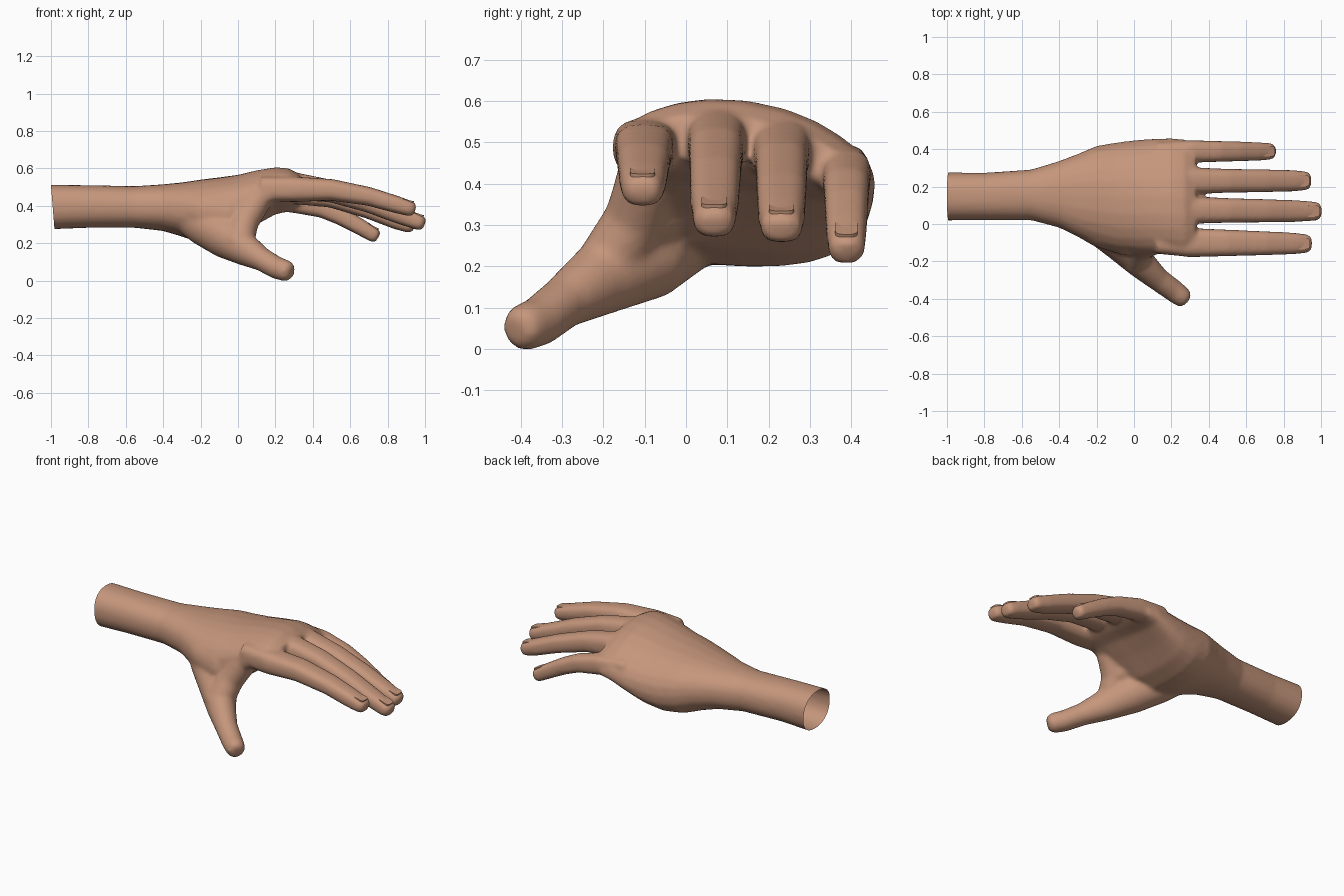
import bpy, bmesh, math
from mathutils import Vector, Matrix

if "Cube" in bpy.data.objects:
    bpy.data.objects.remove(bpy.data.objects["Cube"], do_unlink=True)

skin = bpy.data.materials.new("warm skin")
SKIN = (0.56, 0.305, 0.20, 1)
skin.diffuse_color = SKIN
skin.use_nodes = True
skin.node_tree.nodes["Principled BSDF"].inputs["Base Color"].default_value = SKIN

bm = bmesh.new()
SIDES = 24


def loft(rings):
    """Skin a list of point rings into a closed solid."""
    rows = [[bm.verts.new(p) for p in ring] for ring in rings]
    for a, b in zip(rows, rows[1:]):
        for i in range(SIDES):
            j = (i + 1) % SIDES
            bm.faces.new((a[i], a[j], b[j], b[i]))
    bm.faces.new(rows[0][::-1])
    bm.faces.new(rows[-1])


def rounded(i, power):
    """Point on a unit superellipse."""
    t = 2 * math.pi * i / SIDES
    c, s = math.cos(t), math.sin(t)
    return math.copysign(abs(c) ** power, c), math.copysign(abs(s) ** power, s)


def tube(stations, power):
    """Loft along (centre, half width, half height), with a rounded far end."""
    pts = [Vector(s[0]) for s in stations]
    rings = []
    for k, (_, w, h) in enumerate(stations):
        tangent = (pts[min(k + 1, len(pts) - 1)] - pts[max(k - 1, 0)]).normalized()
        side = Vector((0, 0, 1)).cross(tangent).normalized()
        up = tangent.cross(side)
        sections = [(0, 1)]
        if k == len(pts) - 1:
            sections = [(-0.7, 1), (-0.3, 0.9), (0, 0.6)]
        for shift, scale in sections:
            ring = []
            for i in range(SIDES):
                a, b = rounded(i, power)
                ring.append(pts[k] + tangent * shift * h
                            + side * a * w * scale + up * b * h * scale)
            rings.append(ring)
    loft(rings)


# Forearm, wrist and palm: x, y range, z range, knuckle arch, sideways tilt
palm = [
    (-1.10, 0.018, 0.277, 0.28, 0.525, 0, 0),
    (-0.80, 0.02, 0.274, 0.292, 0.52, 0, 0),
    (-0.55, 0.02, 0.291, 0.292, 0.515, 0, 0),
    (-0.40, -0.02, 0.337, 0.275, 0.525, 0, 0),
    (-0.30, -0.07, 0.375, 0.245, 0.535, 0, 0),
    (-0.20, -0.12, 0.418, 0.21, 0.55, 0.01, 0),
    (-0.10, -0.15, 0.435, 0.21, 0.562, 0.02, 0.01),
    (0.00, -0.158, 0.448, 0.25, 0.575, 0.03, 0.02),
    (0.10, -0.16, 0.456, 0.325, 0.597, 0.045, 0.035),
    (0.20, -0.167, 0.46, 0.395, 0.612, 0.055, 0.04),
    (0.27, -0.172, 0.453, 0.42, 0.605, 0.055, 0.045),
    (0.33, -0.155, 0.43, 0.455, 0.57, 0.05, 0.045),
]
rings = []
for x, y0, y1, z0, z1, arch, tilt in palm:
    ring = []
    for i in range(SIDES):
        u, v = rounded(i, 0.88)
        ring.append((x, (y0 + y1) / 2 + u * (y1 - y0) / 2,
                     (z0 + z1) / 2 + v * (z1 - z0) / 2 - arch * u * u - tilt * u))
    rings.append(ring)
loft(rings)

# Fingers: y at base and tip, then x, z, half width, half height
fingers = {
    "index": (-0.098, -0.105, [
        (0.12, 0.50, 0.06, 0.065), (0.3, 0.498, 0.078, 0.068), (0.5, 0.495, 0.071, 0.058),
        (0.7, 0.46, 0.064, 0.05), (0.85, 0.416, 0.058, 0.046), (0.948, 0.386, 0.05, 0.041)]),
    "middle": (0.076, 0.068, [
        (0.12, 0.525, 0.06, 0.065), (0.3, 0.515, 0.073, 0.074), (0.5, 0.488, 0.066, 0.06),
        (0.7, 0.426, 0.062, 0.053), (0.85, 0.365, 0.059, 0.048), (0.998, 0.31, 0.051, 0.042)]),
    "ring": (0.231, 0.231, [
        (0.12, 0.50, 0.06, 0.065), (0.3, 0.49, 0.072, 0.071), (0.5, 0.457, 0.064, 0.057),
        (0.7, 0.391, 0.061, 0.051), (0.85, 0.33, 0.057, 0.047), (0.943, 0.296, 0.051, 0.041)]),
    "little": (0.388, 0.388, [
        (0.12, 0.45, 0.05, 0.055), (0.3, 0.432, 0.06, 0.06), (0.45, 0.398, 0.056, 0.052),
        (0.55, 0.354, 0.053, 0.048), (0.65, 0.299, 0.05, 0.044), (0.75, 0.24, 0.045, 0.04)]),
}
nails = []
for name, (ya, yb, path) in fingers.items():
    start, end = path[0][0], path[-1][0]
    tube([((x, ya + (yb - ya) * (x - start) / (end - start), z), w, h)
          for x, z, w, h in path], 0.72)
    (x0, z0, _, _), (x1, z1, w, h) = path[-2:]
    angle = math.atan2(z0 - z1, x1 - x0)
    along = Vector((math.cos(angle), 0, -math.sin(angle)))
    normal = Vector((math.sin(angle), 0, math.cos(angle)))
    nails.append((name, Vector((x1, yb, z1)) - along * 0.058 + normal * (h - 0.004), angle, w))

# Thumb with its fleshy mound
tube([((-0.30, 0.08, 0.385), 0.10, 0.10), ((-0.18, -0.005, 0.31), 0.11, 0.115),
      ((-0.06, -0.10, 0.24), 0.108, 0.115), ((0.04, -0.215, 0.175), 0.08, 0.088),
      ((0.13, -0.297, 0.122), 0.063, 0.063), ((0.21, -0.355, 0.077), 0.06, 0.06),
      ((0.284, -0.412, 0.054), 0.056, 0.058)], 1)
# Web from the thumb up to the index knuckle, and the flank behind it
tube([((0.0, -0.20, 0.19), 0.085, 0.08), ((0.035, -0.125, 0.32), 0.075, 0.075),
      ((0.09, -0.09, 0.42), 0.08, 0.078), ((0.16, -0.08, 0.51), 0.07, 0.06)], 1)
tube([((-0.36, 0.06, 0.41), 0.08, 0.09), ((-0.18, -0.03, 0.38), 0.095, 0.11),
      ((-0.04, -0.075, 0.36), 0.095, 0.13), ((0.08, -0.08, 0.38), 0.085, 0.11)], 1)

bmesh.ops.recalc_face_normals(bm, faces=bm.faces)
mesh = bpy.data.meshes.new("hand")
bm.to_mesh(mesh)
bm.free()
hand = bpy.data.objects.new("hand", mesh)
bpy.context.collection.objects.link(hand)
bpy.context.view_layer.objects.active = hand
hand.select_set(True)

# Fuse the solids into one soft skin
remesh = hand.modifiers.new("fuse", 'REMESH')
remesh.mode = 'VOXEL'
remesh.voxel_size = 0.011
soften = hand.modifiers.new("soften", 'SMOOTH')
soften.factor = 0.5
soften.iterations = 11
for m in ("fuse", "soften"):
    bpy.ops.object.modifier_apply(modifier=m)

# Cut the forearm open on a slight slant and rest the thumb on the ground
bm = bmesh.new()
bm.from_mesh(hand.data)
bmesh.ops.bisect_plane(bm, geom=bm.verts[:] + bm.edges[:] + bm.faces[:],
                       plane_co=(-1, 0, 0.52), plane_no=(1, 0, 0.08), clear_inner=True)
low = min(v.co.z for v in bm.verts)
bmesh.ops.translate(bm, verts=bm.verts, vec=(0, 0, -low))
bm.to_mesh(hand.data)
bm.free()
hand.data.materials.clear()
hand.data.materials.append(skin)
for p in hand.data.polygons:
    p.use_smooth = True
    p.material_index = 0

# Fingernails as thin rounded plates, their roots sunk into the skin
for name, centre, angle, w in nails:
    nb = bmesh.new()
    bmesh.ops.create_cube(nb, size=1)
    bmesh.ops.scale(nb, verts=nb.verts, vec=(0.075, w * 1.2, 0.009))
    sides = [e for e in nb.edges if abs(e.verts[0].co.z - e.verts[1].co.z) > 0.005]
    bmesh.ops.bevel(nb, geom=sides, offset=0.018, segments=4, profile=0.5, affect='EDGES')
    nb.transform(Matrix.Translation(centre - Vector((0, 0, low)))
                 @ Matrix.Rotation(angle - 0.06, 4, 'Y'))
    nail_mesh = bpy.data.meshes.new(name + "_nail")
    nb.to_mesh(nail_mesh)
    nb.free()
    nail_mesh.materials.append(skin)
    bpy.context.collection.objects.link(bpy.data.objects.new(name + "_nail", nail_mesh))
